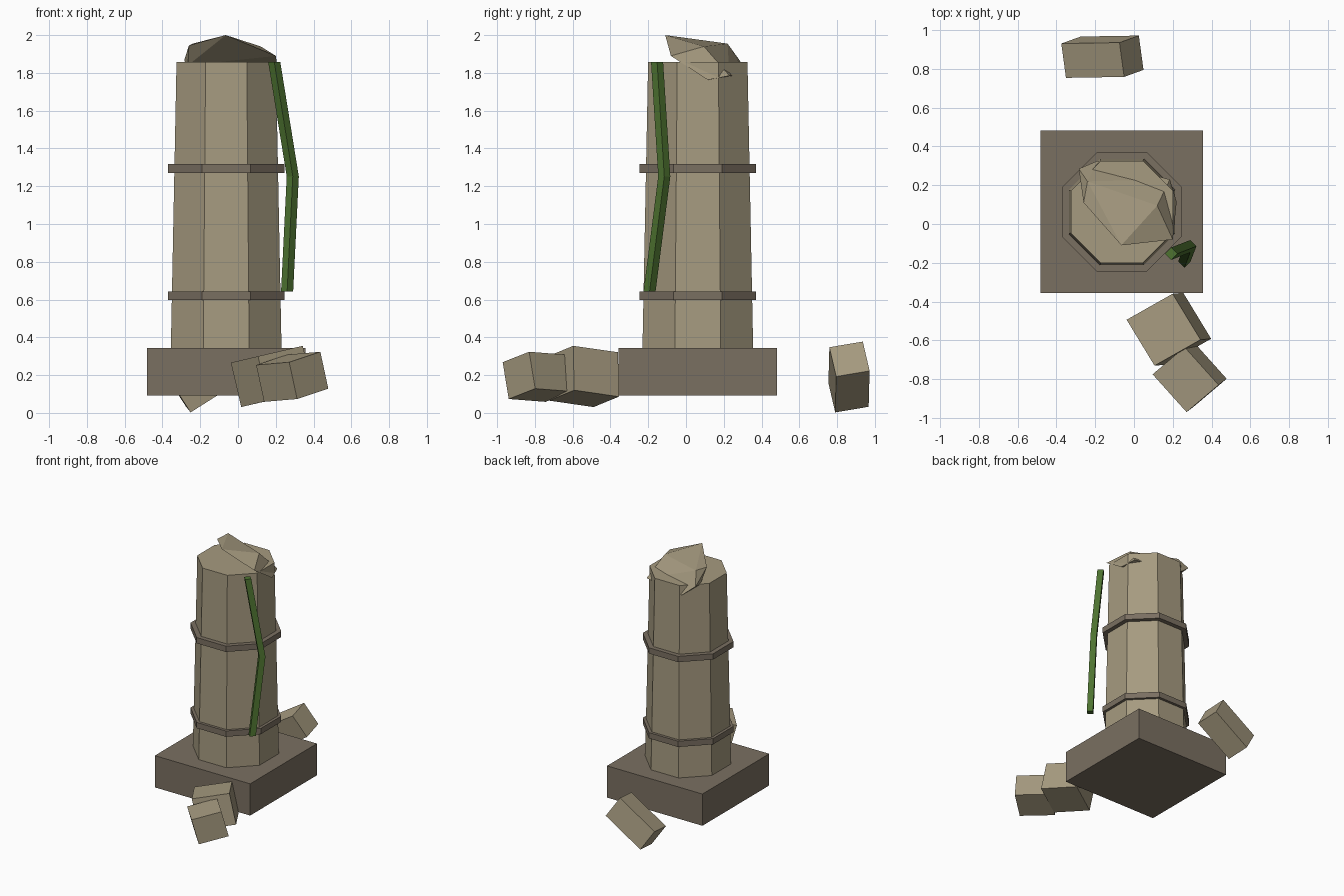
import bpy, bmesh, math
from mathutils import Vector, Matrix

if "Cube" in bpy.data.objects:
    bpy.data.objects.remove(bpy.data.objects["Cube"])

CX, CY = -0.0625, 0.0625   # tower axis


def material(name, rgb):
    m = bpy.data.materials.new(name)
    m.diffuse_color = (*rgb, 1)
    m.use_nodes = True
    m.node_tree.nodes["Principled BSDF"].inputs["Base Color"].default_value = m.diffuse_color
    return m


stone = material("stone", (0.38, 0.325, 0.215))
dark_stone = material("dark_stone", (0.195, 0.16, 0.12))
green = material("green", (0.075, 0.17, 0.03))


def finish(name, bm, mat):
    bmesh.ops.recalc_face_normals(bm, faces=bm.faces)
    me = bpy.data.meshes.new(name)
    bm.to_mesh(me)
    bm.free()
    me.materials.append(mat)
    ob = bpy.data.objects.new(name, me)
    bpy.context.collection.objects.link(ob)
    return ob


def octagon(name, z0, z1, a0, a1, mat):
    """Eight-sided drum with flats facing the axes; a0, a1 are half widths."""
    bm = bmesh.new()
    k = 1 / math.cos(math.pi / 8)
    place = Matrix.Translation((CX, CY, (z0 + z1) / 2)) @ Matrix.Rotation(math.pi / 8, 4, 'Z')
    bmesh.ops.create_cone(bm, cap_ends=True, segments=8, radius1=a0 * k, radius2=a1 * k,
                          depth=z1 - z0, matrix=place)
    return finish(name, bm, mat)


def block(name, center, u, v, w, mat):
    """Box from its centre and three edge vectors."""
    bm = bmesh.new()
    m = Matrix((u, v, w)).transposed().to_4x4()
    bmesh.ops.create_cube(bm, size=1, matrix=Matrix.Translation(center) @ m)
    return finish(name, bm, mat)


# Plinth, shaft and bands
block("plinth", (CX, CY, 0.217), (0.838, 0, 0), (0, 0.838, 0), (0, 0, 0.252), dark_stone)
octagon("shaft", 0.342, 1.857, 0.293, 0.263, stone)
octagon("lower_band", 0.597, 0.643, 0.309, 0.309, dark_stone)
octagon("upper_band", 1.271, 1.317, 0.309, 0.309, dark_stone)

# Broken, tilted chunk at the top
bm = bmesh.new()
for p in [(-0.065, -0.11, 2.0), (0.20, -0.08, 1.89), (0.12, 0.095, 1.94),
          (-0.26, 0.11, 1.945), (-0.24, 0.22, 1.955), (-0.285, 0.285, 1.865),
          (-0.265, 0.20, 1.84), (-0.19, 0.325, 1.785),
          (0.22, 0.115, 1.763), (0.185, 0.23, 1.785)]:
    bm.verts.new(p)
bmesh.ops.convex_hull(bm, input=bm.verts)
finish("broken_top", bm, stone)

# Hanging vine: a four-sided tube with level rings
bm = bmesh.new()
rings = []
for c in [(0.192, -0.153, 1.857), (0.29, -0.115, 1.252), (0.26, -0.193, 0.643)]:
    rings.append([bm.verts.new(Vector(c) + Vector((math.cos(a), math.sin(a), 0)) * 0.032)
                  for a in [math.tau * i / 4 for i in range(4)]])
for a, b in zip(rings, rings[1:]):
    for i in range(4):
        j = (i + 1) % 4
        bm.faces.new((a[i], a[j], b[j], b[i]))
bm.faces.new(rings[0])
bm.faces.new(rings[-1])
finish("vine", bm, green)

# Fallen blocks
block("fallen_block_near", (0.18, -0.543, 0.193),
      (0.237, 0.134, 0.055), (0.144, -0.237, 0.034), (0.055, 0.005, -0.235), stone)
block("fallen_block_front", (0.287, -0.787, 0.191),
      (0.165, 0.14, 0.055), (0.175, -0.195, 0.015), (0.042, 0.032, -0.195), stone)
block("fallen_block_back", (-0.163, 0.863, 0.19),
      (0.30, 0.005, 0.19), (-0.024, 0.177, 0.03), (0.10, 0.036, -0.155), stone)
